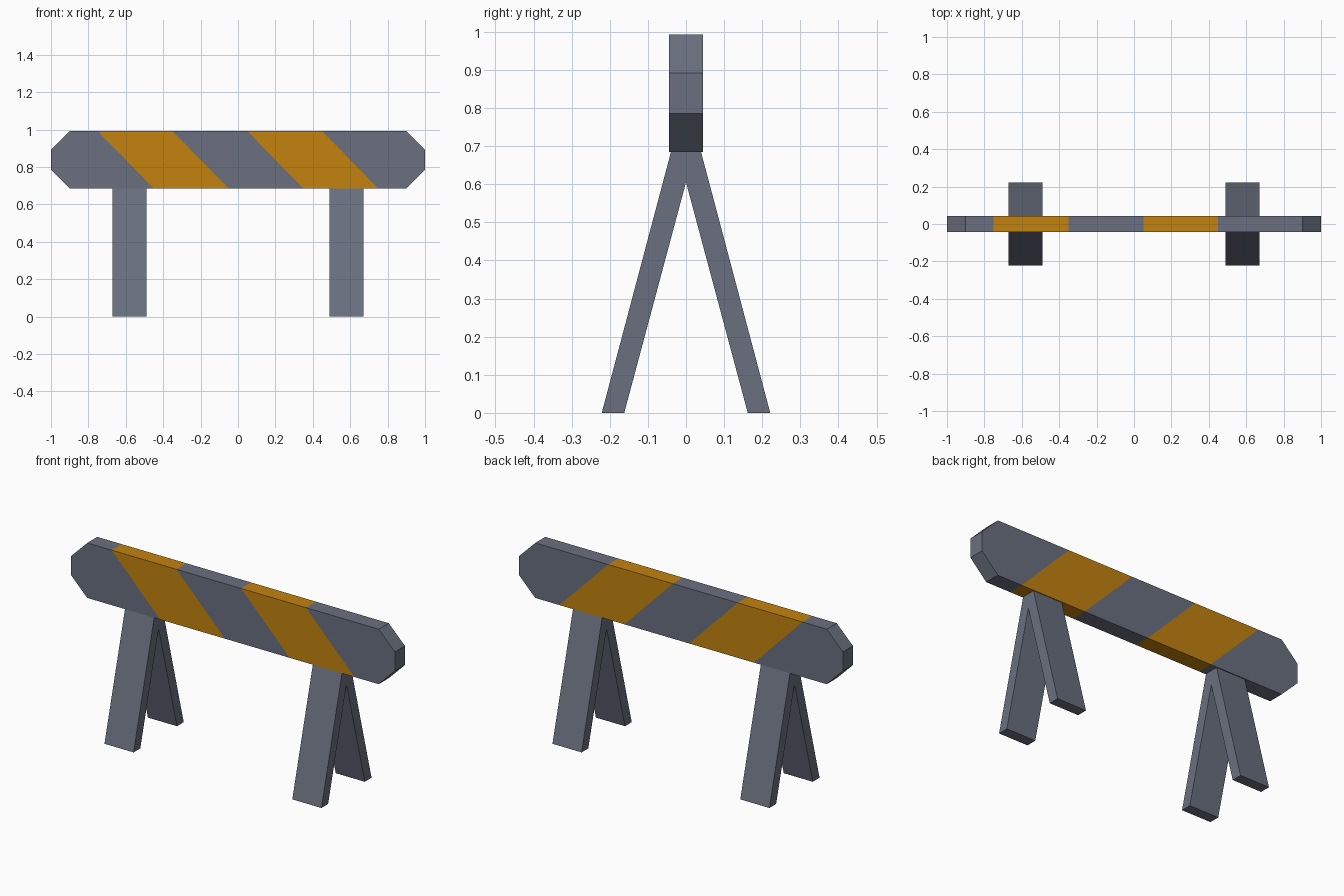
import bpy, bmesh
from mathutils import Vector

if "Cube" in bpy.data.objects:
    bpy.data.objects.remove(bpy.data.objects["Cube"])


def material(name, color):
    m = bpy.data.materials.new(name)
    m.diffuse_color = (*color, 1)
    m.use_nodes = True
    m.node_tree.nodes["Principled BSDF"].inputs["Base Color"].default_value = m.diffuse_color
    return m


grey = material("slate grey", (0.144, 0.162, 0.212))
orange = material("stripe orange", (0.539, 0.223, 0.0045))


def extrude_profile(points, offset):
    """Closed prism from a 3D outline swept along offset."""
    bm = bmesh.new()
    face = bm.faces.new([bm.verts.new(p) for p in points])
    ext = bmesh.ops.extrude_face_region(bm, geom=[face], use_keep_orig=True)
    verts = [g for g in ext["geom"] if isinstance(g, bmesh.types.BMVert)]
    bmesh.ops.translate(bm, verts=verts, vec=offset)
    bmesh.ops.recalc_face_normals(bm, faces=bm.faces[:])
    return bm


def make_object(name, bm, mats):
    me = bpy.data.meshes.new(name)
    bm.to_mesh(me)
    bm.free()
    for m in mats:
        me.materials.append(m)
    ob = bpy.data.objects.new(name, me)
    bpy.context.collection.objects.link(ob)
    return ob


# Striped board with clipped corners
LOW, HIGH, CUT, HALF_Y = 0.685, 0.992, 0.1, 0.044
MID = (LOW + HIGH) / 2
half = [(0.9, LOW), (1, LOW + CUT), (1, HIGH - CUT), (0.9, HIGH)]
outline = half + [(-x, z) for x, z in reversed(half)]
board = extrude_profile([(x, -HALF_Y, z) for x, z in outline], (0, 2 * HALF_Y, 0))

# Diagonal stripe edges cut right through the board
slope = 0.3 / (HIGH - LOW)
normal = Vector((1, 0, slope))
for x in (-0.6, -0.2, 0.2, 0.6):
    bmesh.ops.bisect_plane(board, geom=board.verts[:] + board.edges[:] + board.faces[:],
                           plane_co=(x, 0, MID), plane_no=normal)
for f in board.faces:
    c = f.calc_center_median()
    s = c.x + (c.z - MID) * slope
    f.material_index = int(0.2 < abs(s) < 0.6)
make_object("striped_board", board, [grey, orange])

# A-frame leg pairs, tops tucked just inside the board
right = [(0.038, 0.69), (0.221, 0), (0.162, 0)]
a_frame = right + [(0, 0.605)] + [(-y, z) for y, z in reversed(right)]
for side, x in (("left", -0.67), ("right", 0.49)):
    legs = extrude_profile([(x, y, z) for y, z in a_frame], (0.18, 0, 0))
    make_object(side + "_legs", legs, [grey])
